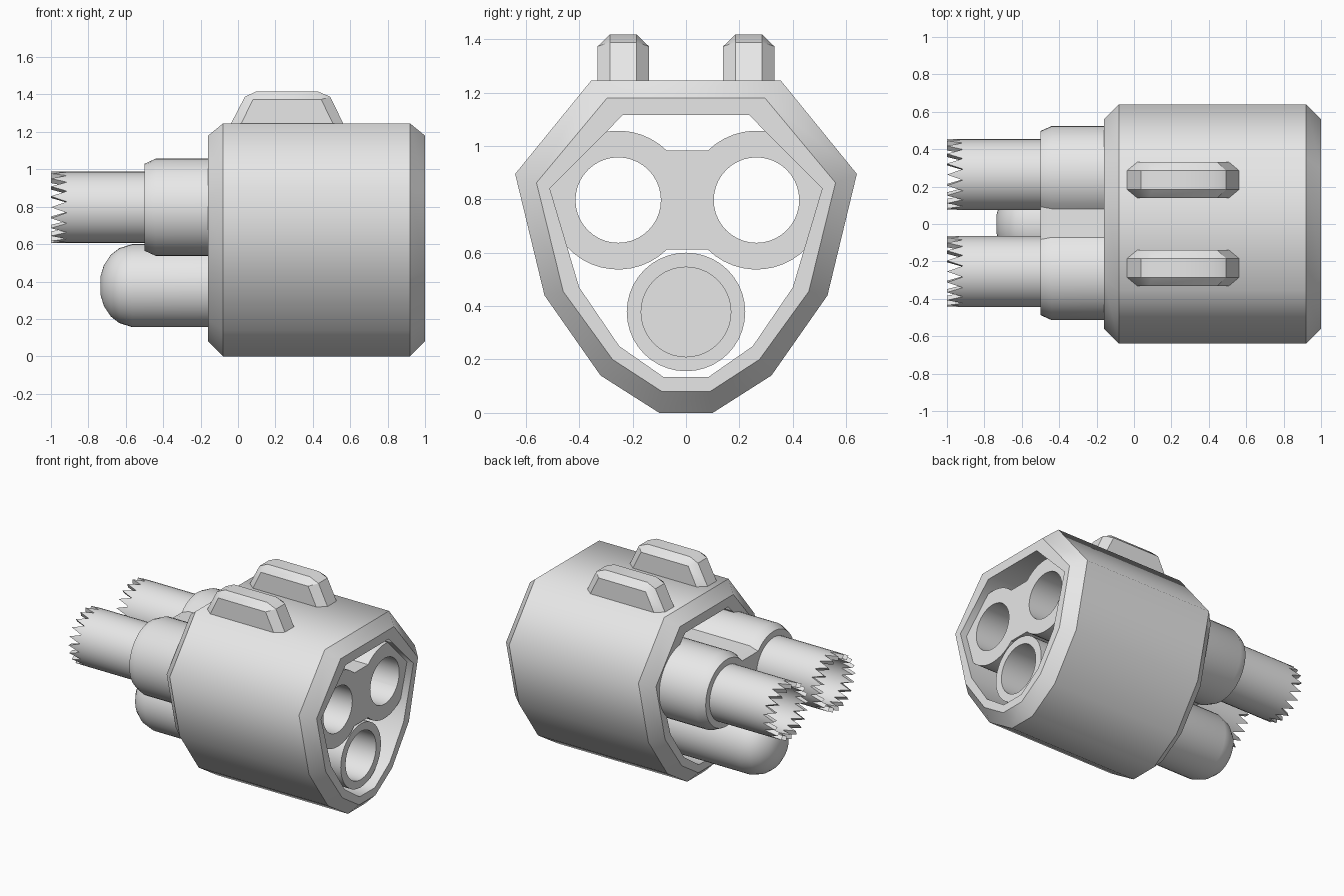
import bpy, bmesh
from math import sin, cos, pi, asin, radians

if "Cube" in bpy.data.objects:
    bpy.data.objects.remove(bpy.data.objects["Cube"])

grey = bpy.data.materials.new("light_grey")
grey.use_nodes = True
grey.diffuse_color = (0.8, 0.8, 0.8, 1)
grey.node_tree.nodes["Principled BSDF"].inputs["Base Color"].default_value = (0.8, 0.8, 0.8, 1)

SEG = 40           # sides of every round part
SHIFT = 0.005      # small sideways offset of the inner parts
BARREL_Z = 0.797
BARREL_Y = 0.259


def finish(bm, limit=32, soft_sides=False):
    """Smooth faces; sharpen edges by angle (lengthwise edges optionally soft)."""
    bmesh.ops.recalc_face_normals(bm, faces=bm.faces)
    for f in bm.faces:
        f.smooth = True
    for e in bm.edges:
        a, b = e.verts
        lengthwise = abs(a.co.x - b.co.x) > 0.01
        sharp = e.calc_face_angle(0) > radians(limit)
        e.smooth = not sharp or (soft_sides and lengthwise)


def loft(name, rings, cyclic=False, **style):
    """Bridge rings of equal length; cap the ends or join last to first."""
    bm = bmesh.new()
    vs = [[bm.verts.new(p) for p in r] for r in rings]
    pairs = list(zip(vs, vs[1:])) + ([(vs[-1], vs[0])] if cyclic else [])
    for r, s in pairs:
        for i in range(len(r)):
            j = (i + 1) % len(r)
            bm.faces.new((r[i], r[j], s[j], s[i]))
    if not cyclic:
        bm.faces.new(vs[0])
        bm.faces.new(vs[-1])
    bmesh.ops.remove_doubles(bm, verts=bm.verts, dist=0.0001)
    finish(bm, **style)
    mesh = bpy.data.meshes.new(name)
    bm.to_mesh(mesh)
    bm.free()
    mesh.materials.append(grey)
    ob = bpy.data.objects.new(name, mesh)
    bpy.context.collection.objects.link(ob)
    return ob


def circle(x, r, y, z, tooth=0.0):
    """Ring around the x axis; every second point pushed by tooth."""
    return [(x + tooth * (i % 2), y + r * cos(2 * pi * i / SEG), z + r * sin(2 * pi * i / SEG))
            for i in range(SEG)]


def mirrored(x, half):
    """Full outline from its +y half, listed bottom to top."""
    return [(x, y, z) for y, z in half] + [(x, -y, z) for y, z in reversed(half)]


# Housing: faceted open sleeve with chamfered ends
outer = [(0.10, 0), (0.32, 0.14), (0.53, 0.44), (0.64, 0.895), (0.355, 1.245)]
rim = [(0.09, 0.08), (0.275, 0.2), (0.46, 0.455), (0.56, 0.862), (0.295, 1.18)]
bore = [(0.085, 0.135), (0.25, 0.25), (0.40, 0.47), (0.51, 0.84), (0.237, 1.115)]
loft("housing", [mirrored(-0.16, rim), mirrored(-0.08, outer), mirrored(0.92, outer),
                 mirrored(1, rim), mirrored(1, bore), mirrored(-0.16, bore)],
     cyclic=True, soft_sides=True)


# Twin barrel block: two rounds joined by a flat web
def twin_outline(x, r, h):
    a = asin(h / r)
    n = 32
    pts = []
    for side in (1, -1):
        for i in range(n + 1):
            t = -(pi - a) + 2 * (pi - a) * i / n
            pts.append((x, SHIFT + side * (BARREL_Y + r * cos(t)), BARREL_Z + side * r * sin(t)))
    return pts


block = loft("barrel_block", [twin_outline(-0.5, 0.233, 0.158), twin_outline(-0.44, 0.26, 0.185),
                              twin_outline(0.95, 0.26, 0.185)])
for side in (1, -1):
    y = SHIFT + side * BARREL_Y
    cutter = loft("bore_cutter", [circle(-0.7, 0.16, y, BARREL_Z), circle(1.2, 0.16, y, BARREL_Z)])
    cutter.hide_render = True
    mod = block.modifiers.new("bore", "BOOLEAN")
    mod.operation = "DIFFERENCE"
    mod.solver = "EXACT"
    mod.object = cutter
    bpy.context.view_layer.objects.active = block
    bpy.ops.object.modifier_apply(modifier=mod.name)
    bpy.data.objects.remove(cutter)
bm = bmesh.new()
bm.from_mesh(block.data)
finish(bm)
bm.to_mesh(block.data)
bm.free()

# Barrels with saw-toothed muzzles
for label, side in (("left", 1), ("right", -1)):
    y = SHIFT + side * BARREL_Y
    loft("barrel_" + label, [circle(-1, 0.19, y, BARREL_Z, 0.085), circle(-0.5, 0.19, y, BARREL_Z),
                             circle(-0.5, 0.16, y, BARREL_Z), circle(-1, 0.16, y, BARREL_Z, 0.085)],
         cyclic=True)

# Lower tube: rounded closed nose, hollow from the other end
nose = [(-0.735, 0.05), (-0.717, 0.11), (-0.68, 0.165), (-0.635, 0.2), (-0.565, 0.222)]
loft("lower_tube", [circle(x, r, 0, 0.378) for x, r in
                    nose + [(0.95, 0.222), (0.95, 0.168), (-0.5, 0.168)]], limit=40)

# Top fins: arched bars with chamfered edges
crest = [(-0.04, 1.24), (0.037, 1.388), (0.10, 1.417), (0.425, 1.417), (0.493, 1.388), (0.565, 1.24)]
cheek = [(0.015, 1.24), (0.08, 1.373), (0.08, 1.373), (0.445, 1.373), (0.445, 1.373), (0.51, 1.24)]
for label, y in (("left", 0.235), ("right", -0.235)):
    loft("top_fin_" + label, [[(x, y + off, z) for x, z in shape] for shape, off in
                              ((cheek, -0.096), (crest, -0.05), (crest, 0.05), (cheek, 0.096))])
